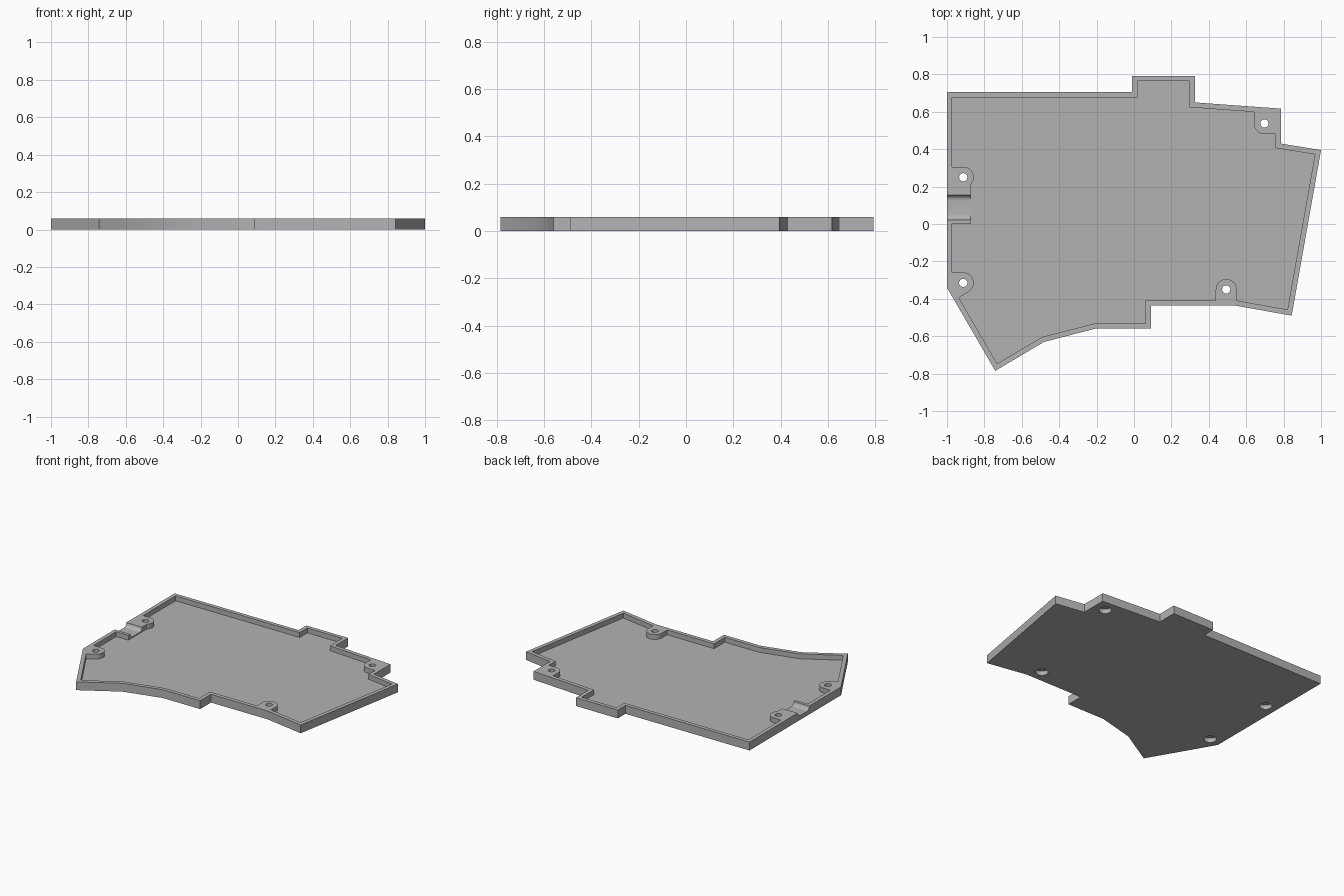
import bpy
import bmesh
import math
from mathutils import Vector

HEIGHT, FLOOR, WALL = 0.06, 0.025, 0.028
BOSS_R, SCREW_R, HEAD_R = 0.056, 0.022, 0.042

cube = bpy.data.objects.get("Cube")
if cube:
    bpy.data.objects.remove(cube, do_unlink=True)

grey = bpy.data.materials.new("plain_grey")
grey.use_nodes = True
colour = (0.45, 0.45, 0.45, 1)
grey.diffuse_color = colour
grey.node_tree.nodes["Principled BSDF"].inputs["Base Color"].default_value = colour


def prism(name, points, low, high, along_x=False):
    """Extrude a closed profile from low to high, along z or along x."""
    place = (lambda a, b, h: (h, a, b)) if along_x else (lambda a, b, h: (a, b, h))
    bm = bmesh.new()
    face = bm.faces.new([bm.verts.new(place(a, b, low)) for a, b in points])
    grown = bmesh.ops.extrude_face_region(bm, geom=[face])["geom"]
    top = [v for v in grown if isinstance(v, bmesh.types.BMVert)]
    bmesh.ops.translate(bm, verts=top, vec=place(0, 0, high - low))
    bmesh.ops.recalc_face_normals(bm, faces=bm.faces)
    mesh = bpy.data.meshes.new(name)
    bm.to_mesh(mesh)
    bm.free()
    obj = bpy.data.objects.new(name, mesh)
    bpy.context.collection.objects.link(obj)
    mesh.materials.append(grey)
    return obj


def arc(centre, radius, start, end, steps=20):
    angles = [math.radians(start + (end - start) * i / steps) for i in range(steps + 1)]
    return [(centre[0] + radius * math.cos(a), centre[1] + radius * math.sin(a)) for a in angles]


def inset(points, distance):
    """Move every side of a counter-clockwise outline inwards."""
    result = []
    for i, point in enumerate(points):
        here = Vector(point)
        before = (here - Vector(points[i - 1])).normalized()
        after = (Vector(points[(i + 1) % len(points)]) - here).normalized()
        n1, n2 = Vector((-before.y, before.x)), Vector((-after.y, after.x))
        result.append(tuple(here + (n1 + n2) * distance / (1 + n1.dot(n2))))
    return result


def cut(target, cutter):
    cutter.hide_render = True
    mod = target.modifiers.new("cut", "BOOLEAN")
    mod.operation, mod.solver, mod.object = "DIFFERENCE", "EXACT", cutter
    bpy.context.view_layer.objects.active = target
    bpy.ops.object.modifier_apply(modifier=mod.name)
    bpy.data.objects.remove(cutter, do_unlink=True)


# Tray outline, clockwise from the back right corner, then reversed
outline = [
    (-1, 0.705), (-0.01, 0.705), (-0.01, 0.792), (0.325, 0.792), (0.325, 0.65),
    (0.785, 0.617), (0.785, 0.43), (1, 0.395), (0.843, -0.49), (0.545, -0.437),
    (0.09, -0.437), (0.09, -0.56), (-0.208, -0.56), (-0.48, -0.63),
    (-0.742, -0.785), (-1, -0.34)][::-1]
tray = prism("case_tray", outline, 0, HEIGHT)
cavity = prism("cavity_cutter", inset(outline, WALL), FLOOR, HEIGHT + 0.05)

# Screw bosses: centre, arc range, and tail points buried in the wall
bosses = [
    ((-0.913, 0.25), -90, 90, [(-1.05, 0.306), (-1.05, 0.194)]),
    ((-0.913, -0.315), -60, 90, [(-1.05, -0.259), (-1.05, -0.459)]),
    ((0.493, -0.35), 0, 180, [(0.437, -0.5), (0.549, -0.5)]),
    ((0.697, 0.537), 180, 270, [(0.82, 0.481), (0.82, 0.68), (0.641, 0.68)]),
]
for centre, start, end, tail in bosses:
    cut(cavity, prism("boss", arc(centre, BOSS_R, start, end) + tail, 0, 0.2))

# Connector block on the right wall
block = [(-1.05, 0), (-0.875, 0), (-0.875, 0.21), (-1.05, 0.21)]
cut(cavity, prism("connector_block", block, 0, 0.2))
cut(tray, cavity)

# Screw holes with wide head recesses underneath
for centre, *_ in bosses:
    cut(tray, prism("screw_hole", arc(centre, SCREW_R, 0, 348.75, 31), -0.05, 0.2))
    cut(tray, prism("head_recess", arc(centre, HEAD_R, 0, 348.75, 31), -0.05, 0.032))

# Round-cornered connector groove through the wall
groove = ([(0.022, 0.1)] + arc((0.05, 0.06), 0.028, 180, 270, 8)
          + arc((0.127, 0.06), 0.028, 270, 360, 8) + [(0.155, 0.1)])
cut(tray, prism("connector_groove", groove, -1.1, -0.86, along_x=True))

# Crisp corners, smooth curves
bpy.ops.object.select_all(action="DESELECT")
tray.select_set(True)
bpy.context.view_layer.objects.active = tray
bpy.ops.object.shade_smooth_by_angle(angle=math.radians(30))
